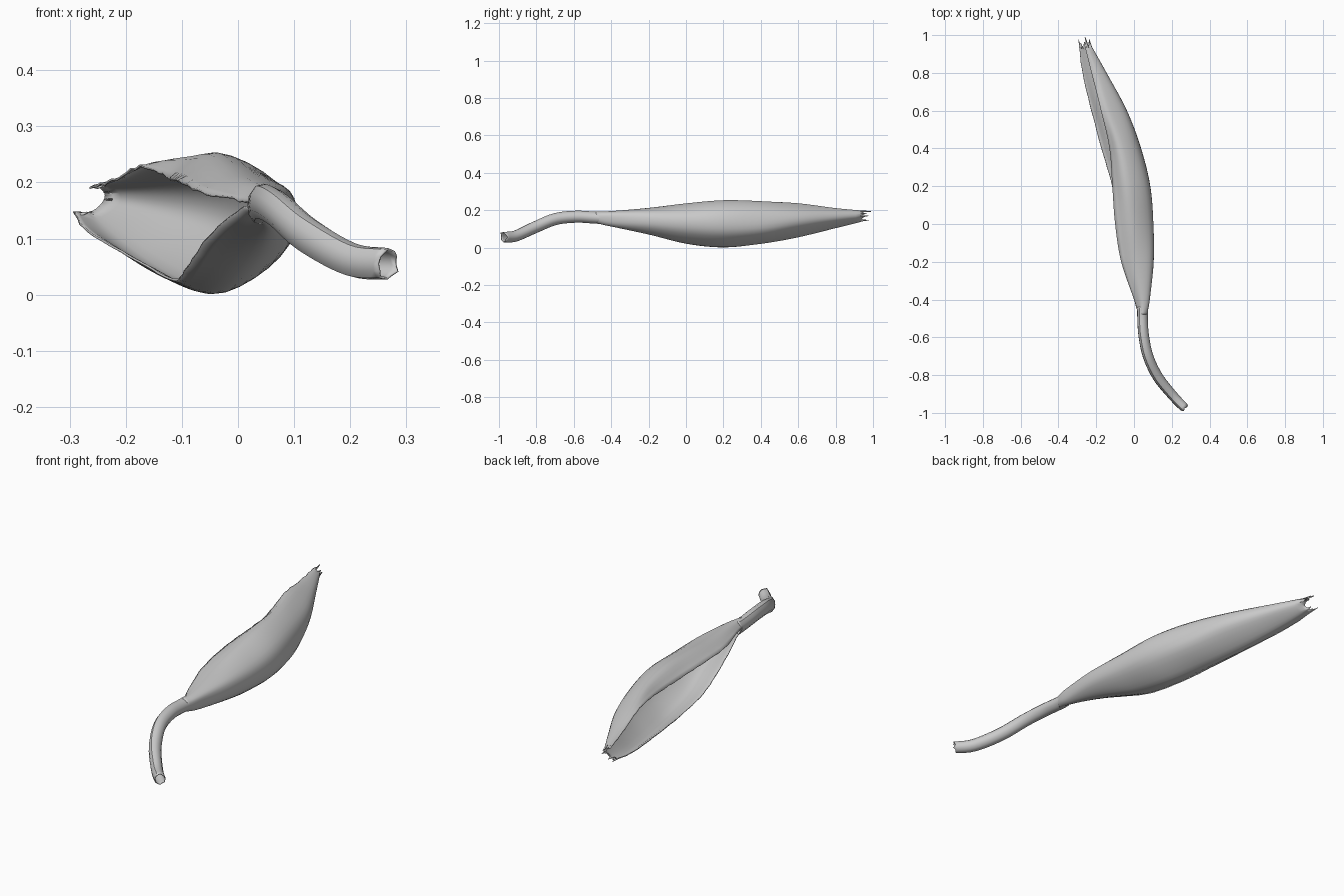
import bpy, bmesh, math, random
from mathutils import Vector

random.seed(4)


def spline(pts, n):
    """Catmull-Rom resampling, n steps per span."""
    p = [pts[0] * 2 - pts[1]] + list(pts) + [pts[-1] * 2 - pts[-2]]
    out = []
    for i in range(1, len(p) - 2):
        a, b, c, d = p[i - 1:i + 3]
        for k in range(n):
            t = k / n
            out.append(0.5 * (2 * b + (c - a) * t + (2 * a - 5 * b + 4 * c - d) * t ** 2
                              + (3 * b - a - 3 * c + d) * t ** 3))
    return out + [pts[-1]]


def skin(name, rows, closed=False, thickness=0.004):
    bm = bmesh.new()
    vs = [[bm.verts.new(p) for p in r] for r in rows]
    n = len(rows[0])
    for a, b in zip(vs, vs[1:]):
        for j in range(n if closed else n - 1):
            k = (j + 1) % n
            bm.faces.new((a[j], a[k], b[k], b[j]))
    me = bpy.data.meshes.new(name)
    bm.to_mesh(me)
    bm.free()
    ob = bpy.data.objects.new(name, me)
    bpy.context.collection.objects.link(ob)
    bpy.context.view_layer.objects.active = ob
    ob.select_set(True)
    bpy.ops.object.shade_smooth_by_angle(angle=math.radians(45))
    ob.select_set(False)
    mod = ob.modifiers.new("thin_wall", "SOLIDIFY")
    mod.thickness = thickness
    mod.offset = -1
    return ob


# Pod husk: C-shaped sections, open toward -x
# y, then (x, z) of upper rim, crown, upper right, lower right, keel, lower rim
stations = [
    (-0.48, 0.022, 0.165, 0.042, 0.192, 0.066, 0.177, 0.066, 0.147, 0.045, 0.130, 0.022, 0.155),
    (-0.40, 0.000, 0.170, 0.040, 0.195, 0.080, 0.180, 0.078, 0.130, 0.048, 0.113, 0.002, 0.150),
    (-0.20, -0.068, 0.185, 0.010, 0.212, 0.092, 0.185, 0.098, 0.115, 0.035, 0.070, -0.055, 0.10),
    (0.00, -0.100, 0.200, -0.010, 0.236, 0.090, 0.180, 0.092, 0.090, 0.000, 0.022, -0.092, 0.045),
    (0.20, -0.115, 0.205, -0.035, 0.253, 0.070, 0.190, 0.076, 0.080, -0.03, 0.003, -0.115, 0.025),
    (0.40, -0.130, 0.212, -0.070, 0.248, 0.020, 0.190, 0.028, 0.085, -0.09, 0.020, -0.172, 0.055),
    (0.60, -0.175, 0.230, -0.130, 0.234, -0.050, 0.185, -0.048, 0.115, -0.155, 0.055, -0.225, 0.085),
    (0.80, -0.225, 0.205, -0.195, 0.210, -0.152, 0.185, -0.152, 0.145, -0.22, 0.105, -0.273, 0.115),
    (0.96, -0.265, 0.192, -0.252, 0.196, -0.236, 0.183, -0.238, 0.165, -0.262, 0.145, -0.293, 0.145),
]
columns = [spline([Vector((s[i], s[0], s[i + 1])) for s in stations], 6) for i in range(1, 13, 2)]
rows = [spline(list(pts), 5) for pts in zip(*columns)]
# Dry, uneven rims and a torn far tip
for r in rows[4:-1]:
    r[0].z += random.uniform(-0.003, 0.003)
    r[-1].x += random.uniform(-0.002, 0.001)
for p in rows[-1]:
    p.y += random.uniform(-0.02, 0.02)
skin("pod_husk", rows)

# Bent hollow stem: x, y, z, radius
path = [(0.270, -0.978, 0.055, 0.024), (0.205, -0.91, 0.062, 0.026), (0.125, -0.81, 0.107, 0.028),
        (0.073, -0.70, 0.152, 0.028), (0.050, -0.59, 0.165, 0.028), (0.044, -0.50, 0.161, 0.028),
        (0.044, -0.44, 0.158, 0.029)]
line = spline([Vector(p) for p in path], 5)
rings = []
for i, p in enumerate(line):
    c = p.xyz
    tan = (line[min(i + 1, len(line) - 1)].xyz - line[max(i - 1, 0)].xyz).normalized()
    side = tan.cross(Vector((0, 0, 1))).normalized()
    up = side.cross(tan)
    ring = []
    for k in range(12):
        a = math.tau * k / 12
        r = p.w * (1 + 0.06 * math.cos(3 * a))
        ring.append(c + side * math.cos(a) * r * 0.85 + up * math.sin(a) * r)
    rings.append(ring)
# Ragged cut end
for p in rings[0]:
    p += Vector((0.6, -0.8, 0)) * random.uniform(-0.012, 0.004)
skin("stem", rings, closed=True)

# Thin torn fibres at the far tip
for k, (x, z) in enumerate([(-0.255, 0.194), (-0.285, 0.145)]):
    a, b = Vector((x + 0.01, 0.93, z)), Vector((x - 0.005, 0.99 - 0.03 * k, z))
    w = Vector((0.006, 0, 0.003))
    skin(f"tip_fibre_{k + 1}", [[a - w, a + w], [b - w * 0.2, b + w * 0.2]], thickness=0.003)
